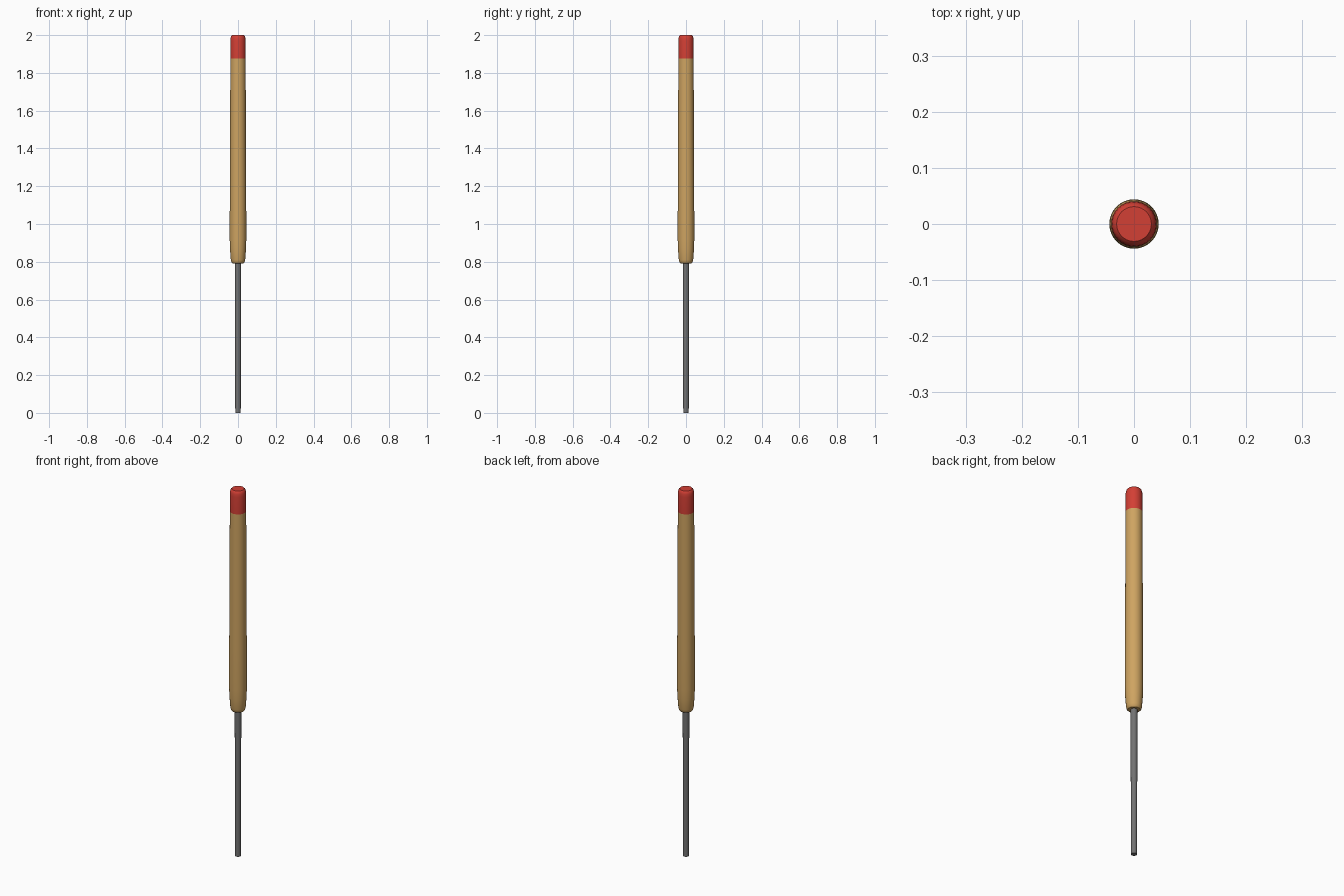
import bpy, bmesh, math

if "Cube" in bpy.data.objects:
    bpy.data.objects.remove(bpy.data.objects["Cube"])


def material(name, rgb):
    m = bpy.data.materials.new(name)
    m.diffuse_color = (*rgb, 1)
    m.use_nodes = True
    m.node_tree.nodes["Principled BSDF"].inputs["Base Color"].default_value = m.diffuse_color
    return m


def lathe(name, profile, mat, sides=32):
    """Spin a (radius, z) profile about z, closing both ends with flat caps."""
    bm = bmesh.new()
    rings = [[bm.verts.new((r * math.cos(2 * math.pi * i / sides),
                            r * math.sin(2 * math.pi * i / sides), z))
              for i in range(sides)] for r, z in profile]
    for a, b in zip(rings, rings[1:]):
        for i in range(sides):
            j = (i + 1) % sides
            bm.faces.new((a[i], a[j], b[j], b[i]))
    bm.faces.new(rings[0][::-1])
    bm.faces.new(rings[-1])
    me = bpy.data.meshes.new(name)
    bm.to_mesh(me)
    bm.free()
    me.materials.append(mat)
    ob = bpy.data.objects.new(name, me)
    bpy.context.collection.objects.link(ob)
    bpy.context.view_layer.objects.active = ob
    ob.select_set(True)
    bpy.ops.object.shade_smooth_by_angle(angle=math.radians(35))
    ob.select_set(False)
    return ob


wood = material("tan_wood", (0.62, 0.37, 0.12))
red = material("red_paint", (0.65, 0.05, 0.035))
steel = material("grey_steel", (0.17, 0.17, 0.17))

# Thin metal shaft
lathe("shaft", [(0.0145, 0), (0.0165, 0.8)], steel, 24)

# Wooden handle, slightly wider towards the bottom, tapered at the shaft end
lathe("handle", [(0.030, 0.792), (0.035, 0.798), (0.038, 0.81),
                 (0.0425, 0.87), (0.044, 0.92), (0.0435, 1.15),
                 (0.042, 1.4), (0.0405, 1.877)], wood)

# Painted end cap with a rounded rim
lathe("end_cap", [(0.0405, 1.877), (0.0405, 1.97), (0.039, 1.985),
                  (0.036, 1.995), (0.031, 2.0)], red)
